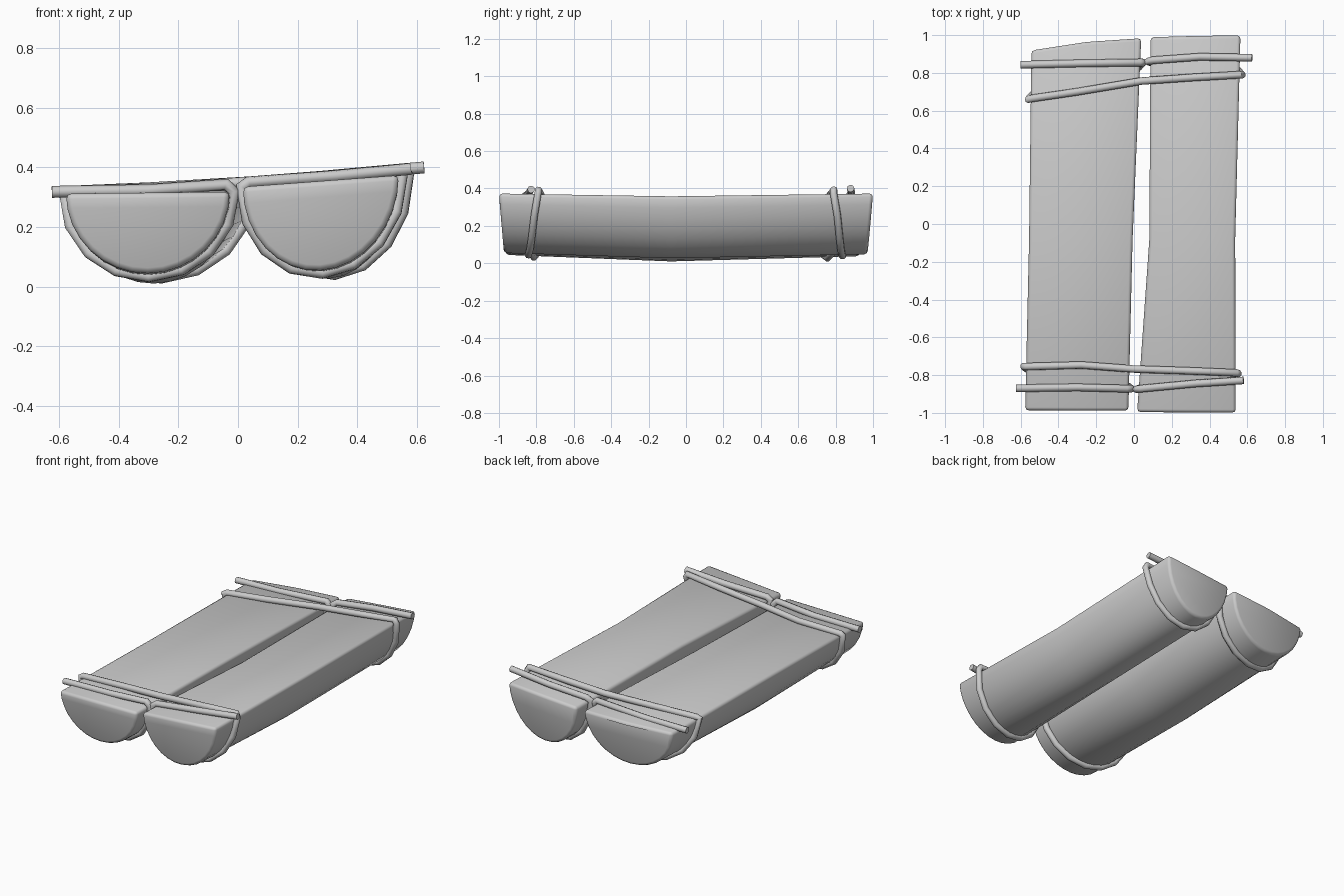
import bpy, bmesh, math

if "Cube" in bpy.data.objects:
    bpy.data.objects.remove(bpy.data.objects["Cube"])

gray = bpy.data.materials.new("plain_gray")
gray.diffuse_color = (0.6, 0.6, 0.6, 1)
gray.use_nodes = True
gray.node_tree.nodes["Principled BSDF"].inputs["Base Color"].default_value = gray.diffuse_color

# each station: y at left edge, y at right edge, x left, x right, z left, z right, z bottom
LEFT = [(-0.988, -0.99, -0.578, -0.028, 0.312, 0.318, 0.045),
        (-0.08, -0.08, -0.557, -0.006, 0.312, 0.322, 0.01),
        (0.92, 0.985, -0.545, 0.04, 0.312, 0.33, 0.038)]
RIGHT = [(-0.997, -1.0, 0.015, 0.54, 0.335, 0.374, 0.055),
         (-0.08, -0.08, 0.08, 0.537, 0.33, 0.359, 0.027),
         (0.99, 1.0, 0.086, 0.565, 0.335, 0.374, 0.048)]


def point(st, a, off=0.0):
    """Point on the half round section; a runs 0 (right edge) to pi (left edge)."""
    yl, yr, xl, xr, zl, zr, zb = st
    u = 0.5 + 0.5 * math.cos(a)
    top = zl + (zr - zl) * u
    depth = (zl + zr) / 2 - zb + off * 0.4
    x = (xl + xr) / 2 + ((xr - xl) / 2 + off) * math.cos(a)
    return x, yl + (yr - yl) * u, top - depth * math.sin(a)


def station_at(log, y):
    a, b = (log[0], log[1]) if y < log[1][0] else (log[1], log[2])
    t = (y - a[0]) / (b[0] - a[0])
    s = [p + (q - p) * t for p, q in zip(a, b)]
    s[0] = s[1] = y
    return s


def make_log(name, log, n=16):
    bm = bmesh.new()
    rings = []
    for k, st in enumerate(log):
        ring = []
        for i in range(n + 1):
            a = math.pi * i / n
            x, y, z = point(st, a)
            y += (0.025, 0, -0.025)[k] * math.sin(a)   # end faces lean inward
            ring.append(bm.verts.new((x, y, z)))
        # middle of the flat top, bowed out a little where the end is skewed
        skew = abs(st[1] - st[0]) * 0.2 * (k - 1)
        mid = (ring[0].co + ring[-1].co) / 2
        ring.append(bm.verts.new((mid.x, mid.y + skew, mid.z)))
        rings.append(ring)
    m = n + 2
    for r, s in zip(rings, rings[1:]):
        for i in range(m):
            j = (i + 1) % m
            bm.faces.new((r[i], r[j], s[j], s[i]))
    bm.faces.new(rings[0])
    bm.faces.new(rings[-1][::-1])
    bmesh.ops.recalc_face_normals(bm, faces=bm.faces)
    me = bpy.data.meshes.new(name)
    bm.to_mesh(me)
    bm.free()
    me.materials.append(gray)
    ob = bpy.data.objects.new(name, me)
    bpy.context.collection.objects.link(ob)
    for p in me.polygons:
        p.use_smooth = True
    bev = ob.modifiers.new("soft_edges", 'BEVEL')
    bev.width = 0.018
    bev.segments = 2
    bev.limit_method = 'ANGLE'
    bev.angle_limit = math.radians(40)


def loop(log, y0, y1, power=1.0, n=8):
    """Rope points passing under a log from its right edge to its left edge."""
    pts = []
    for i in range(n + 1):
        t = i / n
        y = y0 + (y1 - y0) * t ** power
        pts.append(point(station_at(log, y), math.pi * t, 0.012))
    return pts


def make_rope(name, pts):
    cu = bpy.data.curves.new(name, 'CURVE')
    cu.dimensions = '3D'
    cu.bevel_depth = 0.02
    cu.bevel_resolution = 2
    cu.use_fill_caps = True
    sp = cu.splines.new('POLY')
    sp.points.add(len(pts) - 1)
    for p, co in zip(sp.points, pts):
        p.co = (*co, 1)
    cu.materials.append(gray)
    ob = bpy.data.objects.new(name, cu)
    bpy.context.collection.objects.link(ob)
    bpy.ops.object.select_all(action='DESELECT')
    ob.select_set(True)
    bpy.context.view_layer.objects.active = ob
    bpy.ops.object.convert(target='MESH')
    bpy.ops.object.shade_smooth_by_angle(angle=math.radians(50))


# split logs
make_log("left_half_log", LEFT)
make_log("right_half_log", RIGHT)

# front lashing: free end, under left log, across both, under right log, free end
make_rope("front_rope",
          [(-0.625, -0.87, 0.318), (-0.3, -0.865, 0.323), (-0.04, -0.872, 0.343)]
          + loop(LEFT, -0.872, -0.755)
          + [(-0.57, -0.755, 0.32), (-0.28, -0.747, 0.327), (0, -0.768, 0.347),
             (0.3, -0.778, 0.37), (0.54, -0.788, 0.392)]
          + loop(RIGHT, -0.792, -0.875, 0.7)
          + [(0.035, -0.872, 0.35), (0.32, -0.845, 0.37), (0.58, -0.828, 0.395)])

# back lashing
make_rope("back_rope",
          [(-0.6, 0.843, 0.318), (-0.3, 0.85, 0.323), (0.03, 0.855, 0.346)]
          + loop(LEFT, 0.855, 0.66)
          + [(-0.54, 0.665, 0.32), (-0.3, 0.7, 0.33), (0.04, 0.757, 0.35),
             (0.3, 0.775, 0.37), (0.56, 0.79, 0.394)]
          + loop(RIGHT, 0.79, 0.86, 0.6)
          + [(0.1, 0.867, 0.352), (0.35, 0.885, 0.375), (0.625, 0.88, 0.4)])
